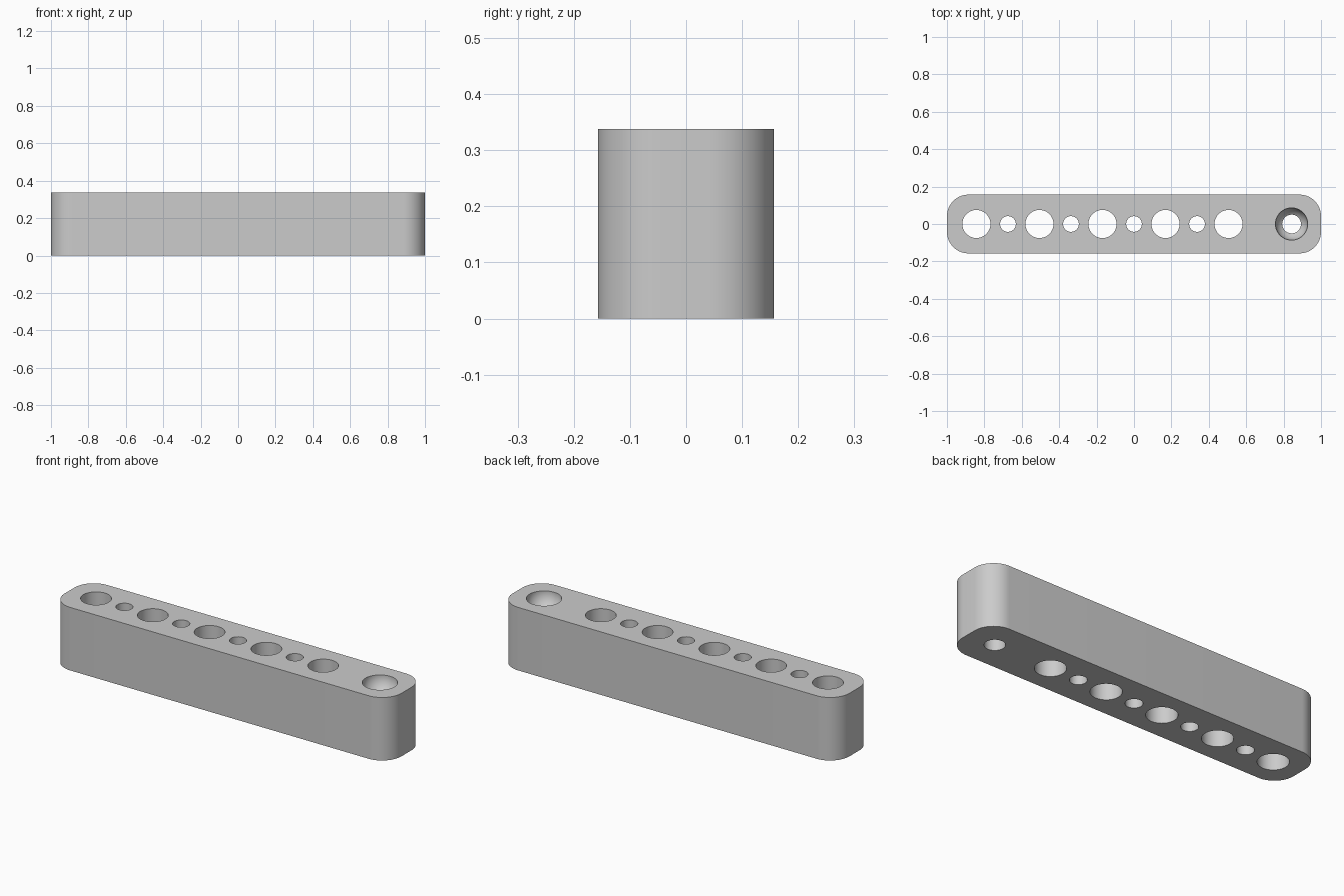
import bpy
import bmesh
from math import sin, cos, pi, sqrt

cube = bpy.data.objects.get("Cube")
if cube:
    bpy.data.objects.remove(cube, do_unlink=True)

LENGTH, WIDTH, HEIGHT = 2.0, 0.314, 0.338
CORNER = 0.115
PITCH = 0.337
SEGMENTS = 64

grey = bpy.data.materials.new("plain grey")
grey.use_nodes = True
colour = (0.6, 0.6, 0.6, 1)
grey.diffuse_color = colour
grey.node_tree.nodes["Principled BSDF"].inputs["Base Color"].default_value = colour


def make_object(name, bm):
    bmesh.ops.recalc_face_normals(bm, faces=bm.faces)
    mesh = bpy.data.meshes.new(name)
    bm.to_mesh(mesh)
    bm.free()
    obj = bpy.data.objects.new(name, mesh)
    bpy.context.collection.objects.link(obj)
    mesh.materials.append(grey)
    return obj


def add_lathe(bm, x, profile):
    """Closed solid of revolution about a vertical axis at x."""
    rings = []
    for r, z in profile:
        rings.append([bm.verts.new((x + r * cos(2 * pi * i / SEGMENTS),
                                    r * sin(2 * pi * i / SEGMENTS), z))
                      for i in range(SEGMENTS)])
    for low, high in zip(rings, rings[1:]):
        for i in range(SEGMENTS):
            j = (i + 1) % SEGMENTS
            bm.faces.new((low[i], low[j], high[j], high[i]))
    bm.faces.new(rings[0][::-1])
    bm.faces.new(rings[-1])


# Rounded bar: outline with four arcs, extruded upward
bm = bmesh.new()
outline = []
steps = 16
for quarter, (sx, sy) in enumerate([(1, 1), (-1, 1), (-1, -1), (1, -1)]):
    for i in range(steps + 1):
        a = (quarter + i / steps) * pi / 2
        outline.append(bm.verts.new((sx * (LENGTH / 2 - CORNER) + CORNER * cos(a),
                                     sy * (WIDTH / 2 - CORNER) + CORNER * sin(a), 0)))
base = bm.faces.new(outline)
top = bmesh.ops.extrude_face_region(bm, geom=[base])
bmesh.ops.translate(bm, vec=(0, 0, HEIGHT),
                    verts=[v for v in top["geom"] if isinstance(v, bmesh.types.BMVert)])
bar = make_object("drilled_bar", bm)

# Alternating large and small through holes
bm = bmesh.new()
for i in range(9):
    radius = 0.042 if i % 2 else 0.075
    add_lathe(bm, (i / 2 - 2.5) * PITCH, [(radius, -0.1), (radius, HEIGHT + 0.1)])

# End hole with a rounded seat at the top
BORE, SEAT = 0.05, 0.086
seat_z = HEIGHT - 0.003
start = -sqrt(SEAT ** 2 - BORE ** 2)
profile = [(BORE, -0.1)]
for i in range(13):
    z = start * (1 - i / 12)
    profile.append((sqrt(SEAT ** 2 - z ** 2), seat_z + z))
profile.append((SEAT, HEIGHT + 0.1))
add_lathe(bm, 2.5 * PITCH, profile)
cutter = make_object("hole_cutter", bm)
cutter.hide_render = True

# Cut the holes and tidy up
cut = bar.modifiers.new("holes", "BOOLEAN")
cut.operation = "DIFFERENCE"
cut.solver = "EXACT"
cut.object = cutter
bpy.ops.object.select_all(action="DESELECT")
bpy.context.view_layer.objects.active = bar
bar.select_set(True)
bpy.ops.object.modifier_apply(modifier=cut.name)
bpy.data.objects.remove(cutter, do_unlink=True)
bpy.ops.object.shade_smooth_by_angle(angle=pi / 6)
